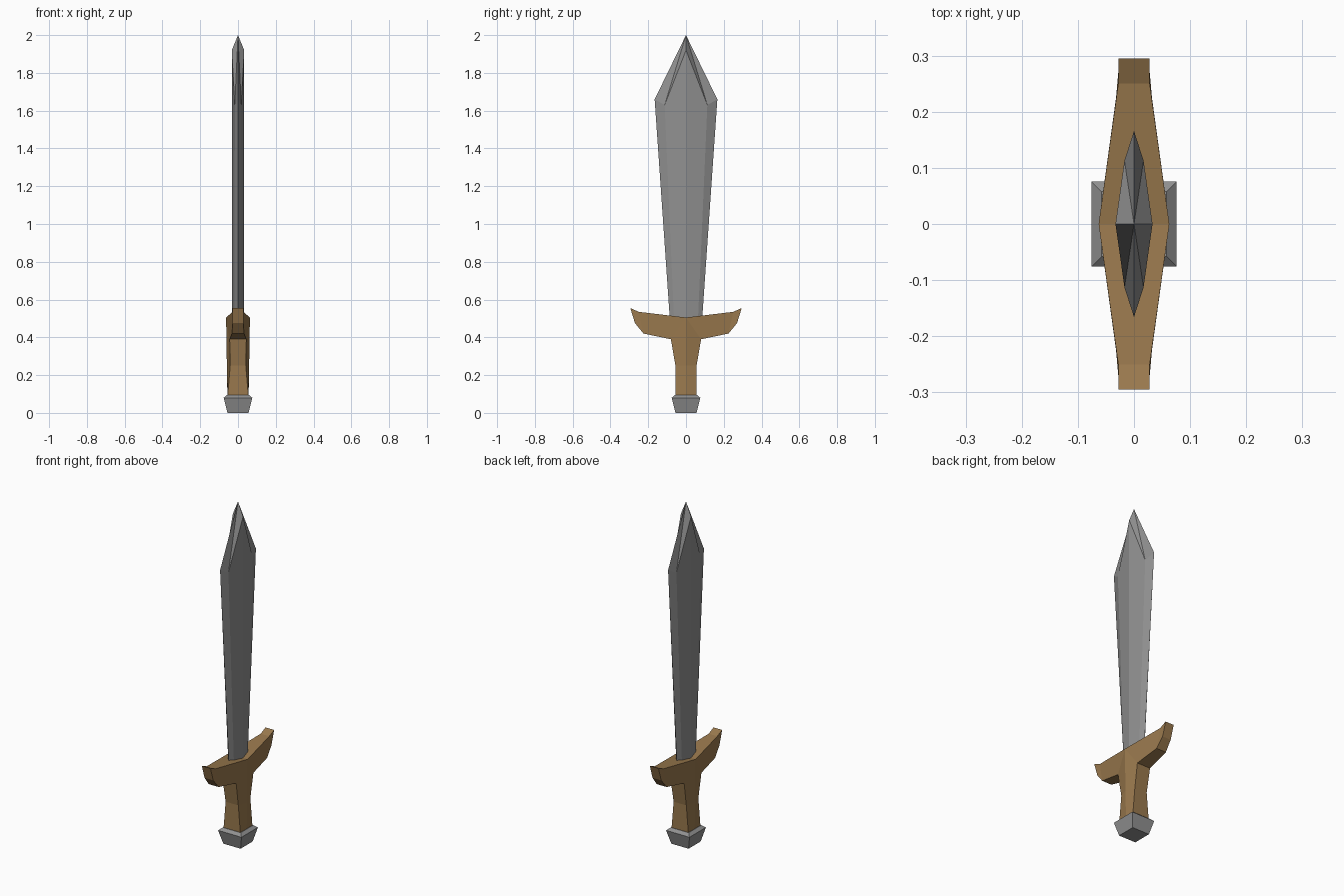
import bpy, bmesh

if "Cube" in bpy.data.objects:
    bpy.data.objects.remove(bpy.data.objects["Cube"])


def material(name, rgb):
    m = bpy.data.materials.new(name)
    m.diffuse_color = (*rgb, 1)
    m.use_nodes = True
    m.node_tree.nodes["Principled BSDF"].inputs["Base Color"].default_value = m.diffuse_color
    return m


steel = material("steel grey", (0.28, 0.28, 0.28))
wood = material("warm brown", (0.32, 0.19, 0.075))


def mirrored_part(name, points, patches, mat, rim=()):
    """Mirror quarter patches across x and y; rim runs link both x sides."""
    bm = bmesh.new()

    def face(cos):
        bm.faces.new([bm.verts.new(c) for c in cos])

    for sy in (1, -1):
        for sx in (1, -1):
            for patch in patches:
                face([(sx * points[k][0], sy * points[k][1], points[k][2]) for k in patch])
        for a, b in zip(rim, rim[1:]):
            (ax, ay, az), (bx, by, bz) = points[a], points[b]
            face([(ax, sy * ay, az), (bx, sy * by, bz), (-bx, sy * by, bz), (-ax, sy * ay, az)])
    bmesh.ops.remove_doubles(bm, verts=bm.verts, dist=0.0005)
    bmesh.ops.recalc_face_normals(bm, faces=bm.faces)
    me = bpy.data.meshes.new(name)
    bm.to_mesh(me)
    bm.free()
    me.materials.append(mat)
    ob = bpy.data.objects.new(name, me)
    bpy.context.collection.objects.link(ob)
    return ob


# Blade: central ridge, bevel line and cutting edge meeting at the tip
blade = {
    "ridge0": (0.033, 0, 0.46), "bevel0": (0.018, 0.062, 0.46), "edge0": (0, 0.083, 0.46),
    "ridge1": (0.033, 0, 1.92), "bevel1": (0.017, 0.113, 1.63), "edge1": (0, 0.166, 1.66),
    "tip": (0, 0, 2.0), "core": (0, 0, 0.46),
}
mirrored_part("blade", blade, [
    ("ridge0", "bevel0", "bevel1", "ridge1"), ("bevel0", "edge0", "edge1", "bevel1"),
    ("ridge1", "bevel1", "tip"), ("bevel1", "edge1", "tip"),
    ("core", "ridge0", "bevel0", "edge0"),
], steel)

# Crossguard and grip: one carved piece with a raised centre line
hilt = {
    "top": (0.063, 0, 0.505), "shoulder": (0.028, 0.25, 0.535), "horn": (0.028, 0.295, 0.555),
    "heel": (0.028, 0.27, 0.475), "belly": (0.032, 0.225, 0.42), "neck": (0.044, 0.08, 0.39),
    "waist_mid": (0.059, 0, 0.25), "waist": (0.041, 0.056, 0.25),
    "end_mid": (0.056, 0, 0.085), "end": (0.055, 0.056, 0.085),
}
mirrored_part("guard_and_grip", hilt, [
    ("top", "neck", "belly", "shoulder"), ("shoulder", "belly", "heel", "horn"),
    ("top", "waist_mid", "waist", "neck"), ("waist_mid", "end_mid", "end", "waist"),
], wood, rim=("top", "shoulder", "horn", "heel", "belly", "neck", "waist", "end", "end_mid"))

# Pommel: square cap flaring upward, chamfered at the top
bm = bmesh.new()
rings = [[bm.verts.new((sx * r, sy * r, z)) for sx, sy in ((1, 1), (-1, 1), (-1, -1), (1, -1))]
         for r, z in ((0.056, 0), (0.076, 0.08), (0.058, 0.095))]
for lo, hi in zip(rings, rings[1:]):
    for i in range(4):
        j = (i + 1) % 4
        bm.faces.new((lo[i], lo[j], hi[j], hi[i]))
bm.faces.new(rings[0])
bm.faces.new(rings[-1])
bmesh.ops.recalc_face_normals(bm, faces=bm.faces)
me = bpy.data.meshes.new("pommel")
bm.to_mesh(me)
bm.free()
me.materials.append(steel)
bpy.context.collection.objects.link(bpy.data.objects.new("pommel", me))
